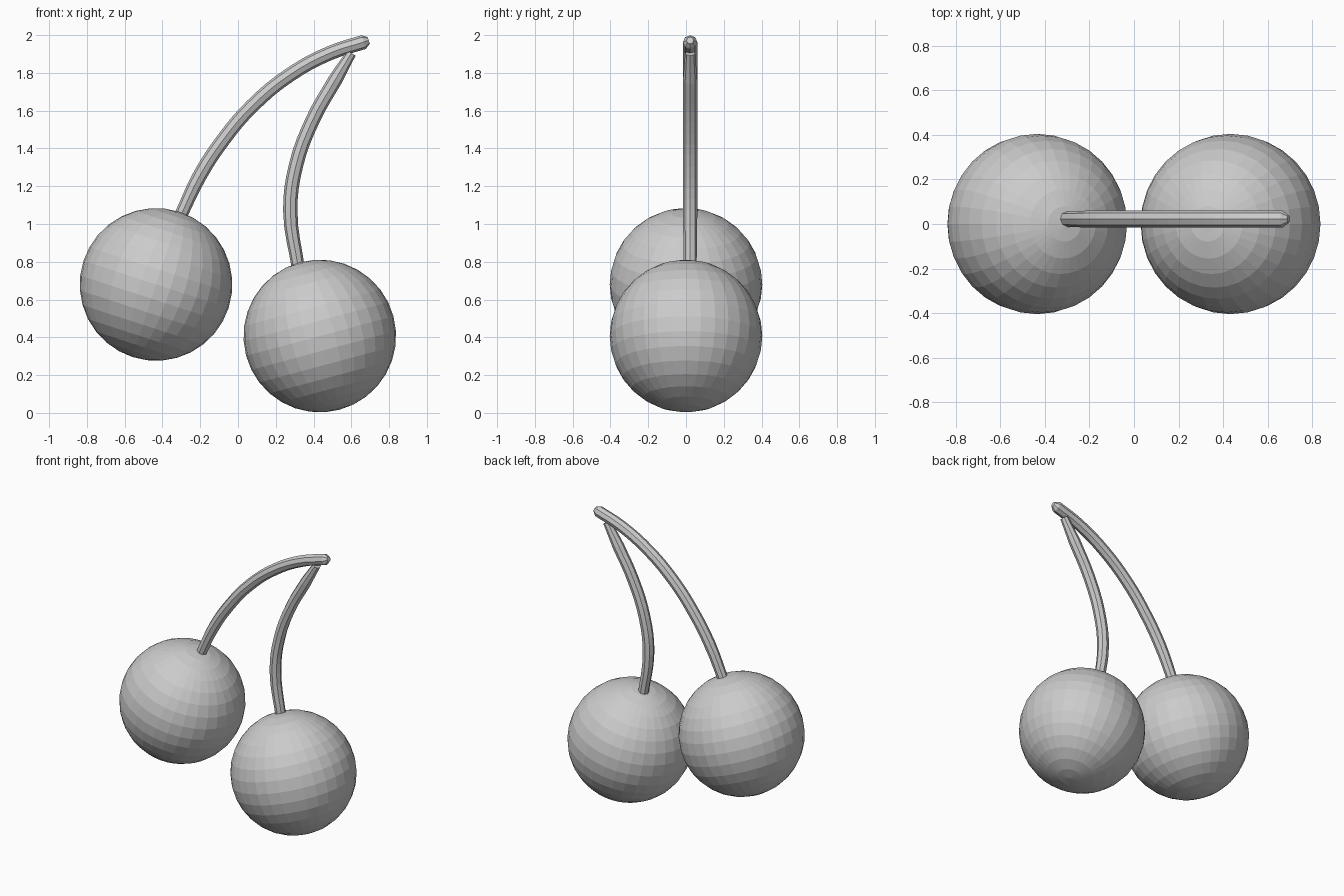
import bpy
from math import radians

if "Cube" in bpy.data.objects:
    bpy.data.objects.remove(bpy.data.objects["Cube"])

STEM_Y = 0.022
STEM_R = 0.038


def cherry(name, x, z, tilt):
    # Flat-faced sphere with its pole leaning toward the stem
    bpy.ops.mesh.primitive_uv_sphere_add(
        segments=32, ring_count=16, radius=0.404,
        location=(x, 0, z), rotation=(0, radians(tilt), 0))
    bpy.context.object.name = name


def stem(name, points):
    # Eight-sided tube along (x, z, relative radius) points
    curve = bpy.data.curves.new(name, 'CURVE')
    curve.dimensions = '3D'
    curve.bevel_depth = STEM_R
    curve.bevel_resolution = 2
    curve.resolution_u = 4
    curve.use_fill_caps = True
    spline = curve.splines.new('BEZIER')
    spline.bezier_points.add(len(points) - 1)
    for bp, (x, z, r) in zip(spline.bezier_points, points):
        bp.co = (x, STEM_Y, z)
        bp.radius = r
        bp.handle_left_type = bp.handle_right_type = 'AUTO'
    spline.use_smooth = False
    obj = bpy.data.objects.new(name, curve)
    bpy.context.collection.objects.link(obj)
    # Turn the tube into a mesh
    bpy.ops.object.select_all(action='DESELECT')
    obj.select_set(True)
    bpy.context.view_layer.objects.active = obj
    bpy.ops.object.convert(target='MESH')


# Fruit
cherry("left_cherry", -0.434, 0.680, 18)
cherry("right_cherry", 0.433, 0.407, -15)

# Long stem reaching the tip, with a rounded end
stem("left_stem", [
    (-0.31, 1.03, 0.9), (-0.20, 1.26, 1), (-0.075, 1.45, 1), (0.075, 1.625, 1),
    (0.275, 1.79, 1), (0.487, 1.905, 1), (0.665, 1.963, 1), (0.692, 1.972, 0.5)])

# Short stem joining just below the tip
stem("right_stem", [
    (0.32, 0.76, 0.9), (0.277, 1.07, 1), (0.307, 1.31, 1),
    (0.395, 1.55, 1), (0.513, 1.76, 1), (0.60, 1.905, 0.7)])
